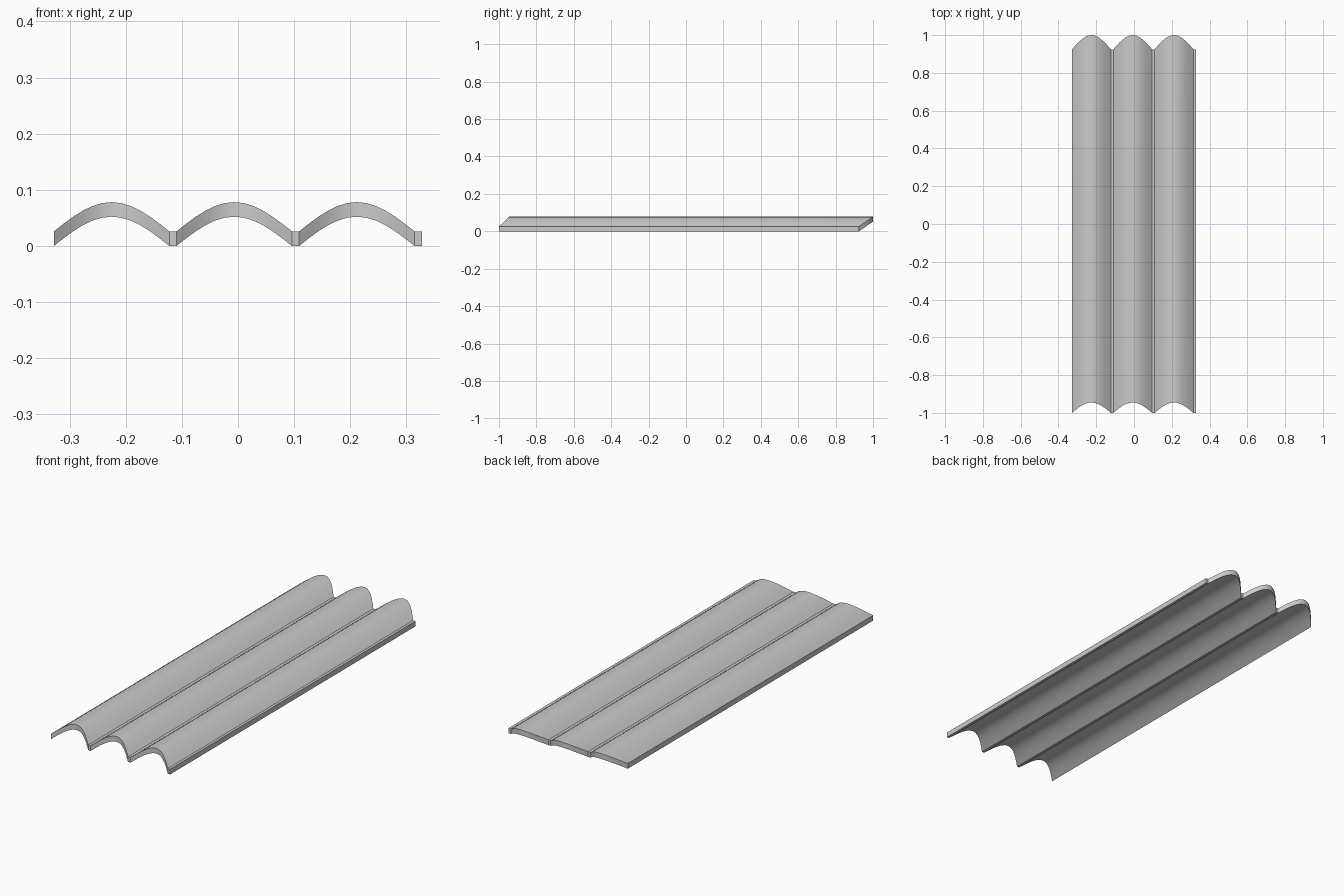
import bpy, bmesh, math

if "Cube" in bpy.data.objects:
    bpy.data.objects.remove(bpy.data.objects["Cube"])

X0, PITCH, LIP = -0.328, 0.6555 / 3, 0.013   # left edge, rib spacing, flat valley strip
RISE, THICK, SEGS = 0.052, 0.026, 12

# Cross-section: three rounded ribs, each followed by a narrow flat valley
profile = []
for rib in range(3):
    start = X0 + rib * PITCH
    for i in range(SEGS + 1):
        t = i / SEGS
        profile.append((start + t * (PITCH - LIP), math.sin(math.pi * t)))
profile.append((X0 + 3 * PITCH, 0.0))

# Scalloped ends: both ends shift towards the back as the rib rises
bm = bmesh.new()
rings = []
for x, h in profile:
    z = RISE * h
    front, back = -1 + 0.055 * h, 0.925 + 0.075 * h
    rings.append([bm.verts.new(p) for p in (
        (x, front, z), (x, back, z), (x, back, z + THICK), (x, front, z + THICK))])

# Skin between neighbouring sections, then close both sides
for a, b in zip(rings, rings[1:]):
    for i in range(4):
        j = (i + 1) % 4
        bm.faces.new((a[i], a[j], b[j], b[i]))
bm.faces.new(rings[0])
bm.faces.new(rings[-1])
bmesh.ops.recalc_face_normals(bm, faces=bm.faces)

mesh = bpy.data.meshes.new("corrugated_roof_tile")
bm.to_mesh(mesh)
bm.free()
tile = bpy.data.objects.new("corrugated_roof_tile", mesh)
bpy.context.collection.objects.link(tile)

# Smooth ribs with crisp valleys and rims
bpy.context.view_layer.objects.active = tile
tile.select_set(True)
bpy.ops.object.shade_smooth_by_angle(angle=math.radians(30))
